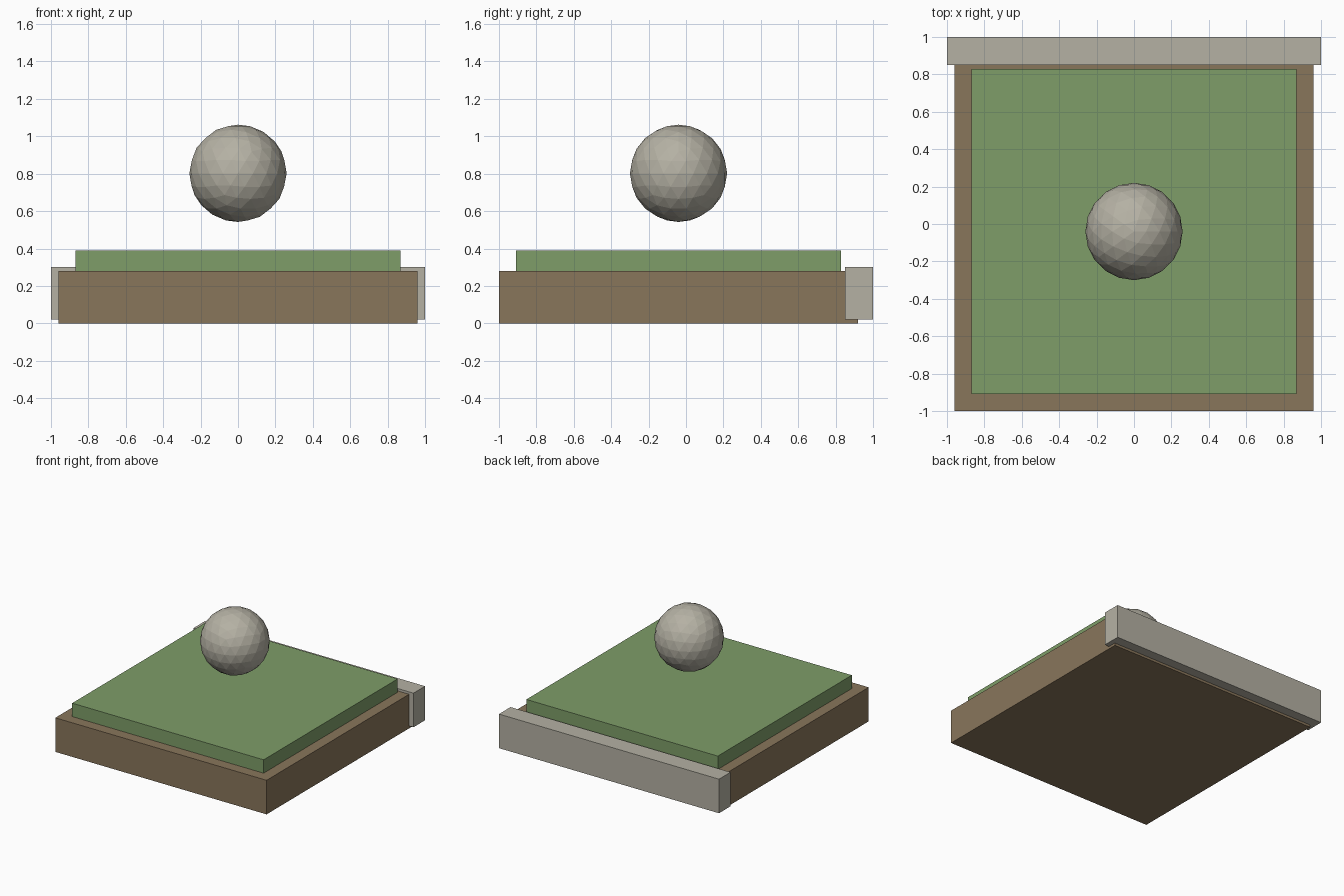
import bpy

if "Cube" in bpy.data.objects:
    bpy.data.objects.remove(bpy.data.objects["Cube"])


def material(name, color):
    mat = bpy.data.materials.new(name)
    mat.diffuse_color = (*color, 1)
    mat.use_nodes = True
    mat.node_tree.nodes["Principled BSDF"].inputs["Base Color"].default_value = mat.diffuse_color
    return mat


def box(name, low, high, mat):
    center = [(a + b) / 2 for a, b in zip(low, high)]
    bpy.ops.mesh.primitive_cube_add(size=1, location=center)
    obj = bpy.context.object
    obj.name = name
    obj.scale = [b - a for a, b in zip(low, high)]
    bpy.ops.object.transform_apply(location=False, rotation=False, scale=True)
    obj.data.materials.append(mat)
    return obj


soil = material("soil", (0.25, 0.18, 0.105))
grass = material("grass", (0.21, 0.34, 0.14))
stone = material("stone", (0.46, 0.44, 0.37))

# Earth base, grass slab and stone kerb along the back
box("earth_base", (-0.96, -1.0, 0.0), (0.96, 0.92, 0.28), soil)
box("grass_slab", (-0.87, -0.91, 0.27), (0.87, 0.83, 0.39), grass)
box("back_kerb", (-1.0, 0.85, 0.02), (1.0, 1.0, 0.30), stone)

# Faceted ball floating above the grass
bpy.ops.mesh.primitive_ico_sphere_add(subdivisions=3, radius=0.26,
                                      location=(0, -0.04, 0.802))
ball = bpy.context.object
ball.name = "floating_ball"
ball.data.materials.append(stone)
